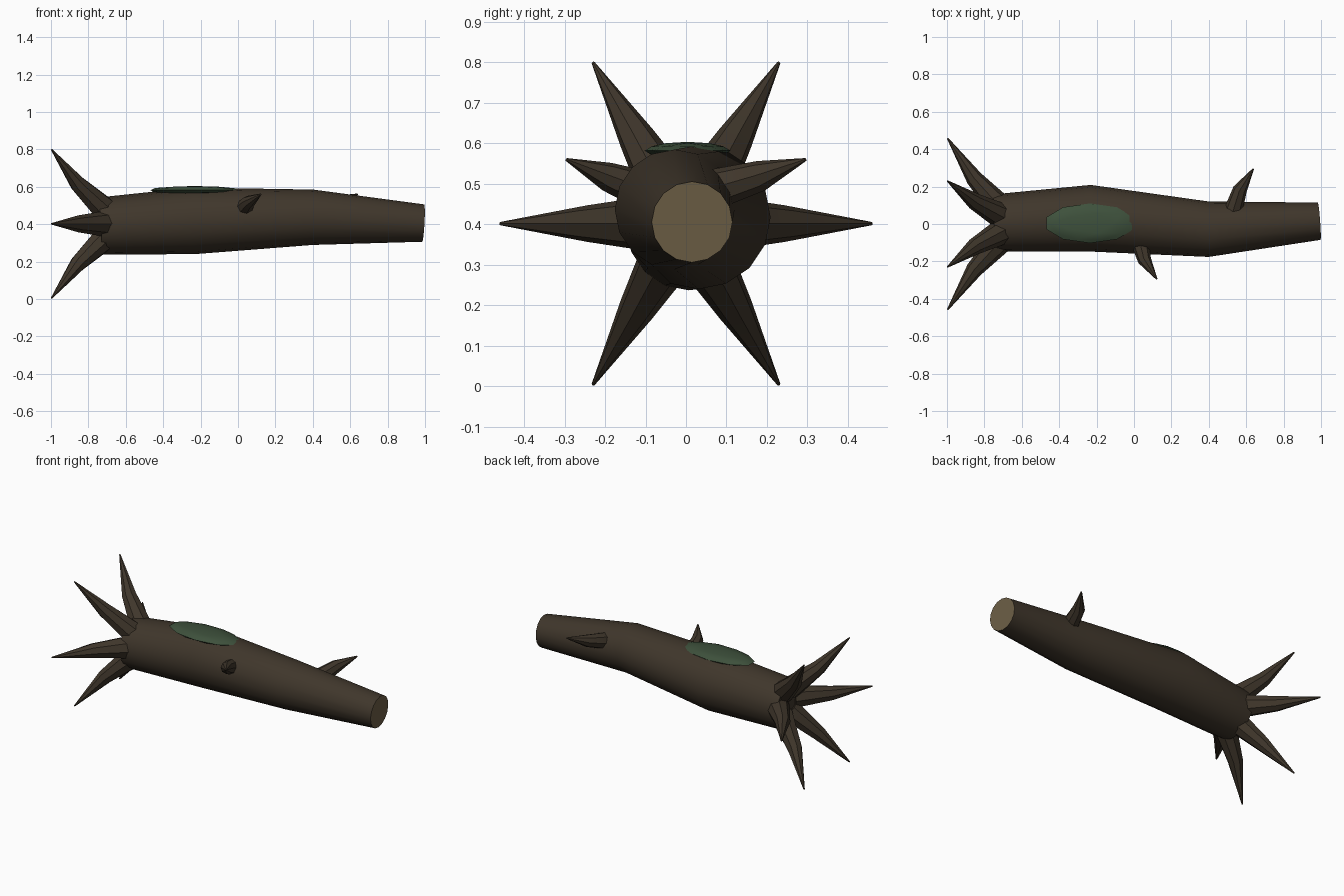
import bpy, bmesh, math
from mathutils import Vector

if "Cube" in bpy.data.objects:
    bpy.data.objects.remove(bpy.data.objects["Cube"])


def material(name, rgb):
    m = bpy.data.materials.new(name)
    m.diffuse_color = (*rgb, 1)
    m.use_nodes = True
    m.node_tree.nodes["Principled BSDF"].inputs["Base Color"].default_value = m.diffuse_color
    return m


BARK = material("dark bark", (0.05, 0.037, 0.024))
WOOD = material("cut wood", (0.15, 0.112, 0.06))
MOSS = material("moss green", (0.048, 0.082, 0.045))


def finish(name, bm, mats):
    bmesh.ops.recalc_face_normals(bm, faces=bm.faces)
    mesh = bpy.data.meshes.new(name)
    bm.to_mesh(mesh)
    bm.free()
    obj = bpy.data.objects.new(name, mesh)
    bpy.context.collection.objects.link(obj)
    for m in mats:
        mesh.materials.append(m)
    bpy.ops.object.select_all(action='DESELECT')
    obj.select_set(True)
    bpy.context.view_layer.objects.active = obj
    bpy.ops.object.shade_smooth_by_angle(angle=math.radians(40))
    return obj


def tube(name, points, radii, sides, mats, end_slot=0):
    """Closed tapered tube whose rings follow the bends of the path."""
    bm = bmesh.new()
    pts = [Vector(p) for p in points]
    rings = []
    for i, (p, r) in enumerate(zip(pts, radii)):
        before = (p - pts[i - 1]).normalized() if i else Vector()
        after = (pts[i + 1] - p).normalized() if i < len(pts) - 1 else Vector()
        q = (before + after).to_track_quat('X', 'Z')
        ring = []
        for k in range(sides):
            a = 2 * math.pi * k / sides
            ring.append(bm.verts.new(p + q @ Vector((0, r * math.cos(a), r * math.sin(a)))))
        rings.append(ring)
    for a, b in zip(rings, rings[1:]):
        for k in range(sides):
            n = (k + 1) % sides
            bm.faces.new((a[k], a[n], b[n], b[k]))
    bm.faces.new(rings[0])
    bm.faces.new(rings[-1]).material_index = end_slot
    return finish(name, bm, mats)


# Fallen trunk with a pale sawn end
tube("trunk",
     [(-0.74, 0.006, 0.39), (-0.235, 0.031, 0.418), (0.4, -0.028, 0.437), (0.99, 0.015, 0.406)],
     [0.153, 0.178, 0.148, 0.1], 16, [BARK, WOOD], 1)

# Six roots fanned around the left end
for i in range(6):
    a = math.radians(60 * i)
    path = [(x, r * math.cos(a), 0.402 + r * math.sin(a))
            for x, r in ((-0.705, 0.08), (-0.855, 0.245), (-0.997, 0.459))]
    tube(f"root_{i + 1}", path, [0.07, 0.045, 0.004], 8, [BARK])

# Two broken branch stubs
tube("back_branch", [(0.53, 0.07, 0.487), (0.567, 0.185, 0.52), (0.638, 0.295, 0.56)],
     [0.05, 0.038, 0.004], 8, [BARK])
tube("front_branch", [(0.03, -0.09, 0.48), (0.057, -0.195, 0.518), (0.122, -0.295, 0.56)],
     [0.05, 0.036, 0.004], 8, [BARK])

# Flat moss patch on top of the trunk
bm = bmesh.new()
bmesh.ops.create_icosphere(bm, subdivisions=2, radius=1)
for v in bm.verts:
    v.co = Vector((-0.235 + 0.245 * v.co.x, 0.004 + 0.106 * v.co.y, 0.582 + 0.022 * v.co.z))
finish("moss_patch", bm, [MOSS])
